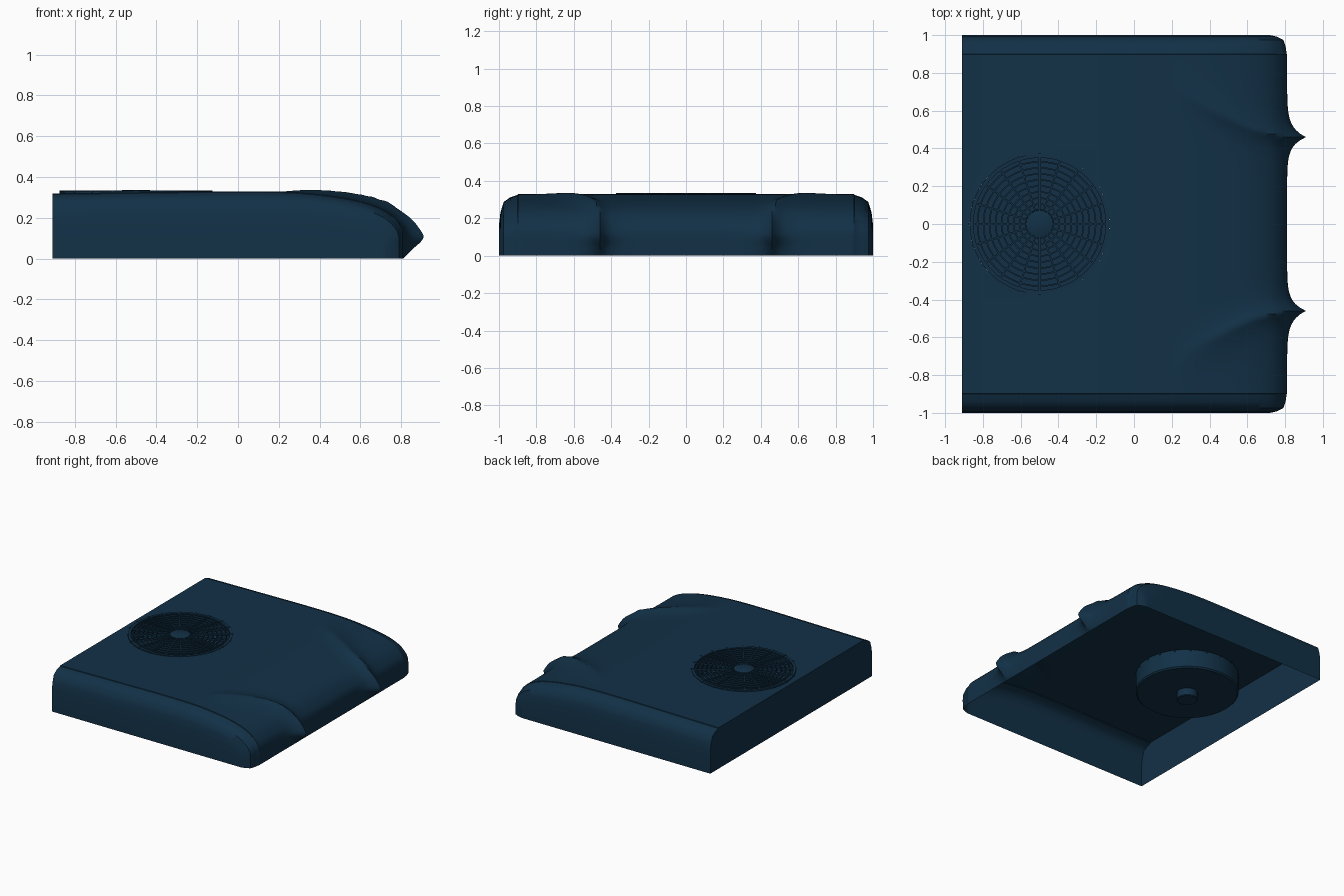
import bpy, bmesh, math

if "Cube" in bpy.data.objects:
    bpy.data.objects.remove(bpy.data.objects["Cube"])

blue = bpy.data.materials.new("dark_blue")
blue.diffuse_color = (0.006, 0.03, 0.062, 1)
blue.use_nodes = True
blue.node_tree.nodes["Principled BSDF"].inputs["Base Color"].default_value = blue.diffuse_color
CX, R = -0.5, 0.37          # fan centre and radius


def finish(name, bm, recalc=True):
    if recalc:
        bmesh.ops.recalc_face_normals(bm, faces=bm.faces[:])
    me = bpy.data.meshes.new(name)
    bm.to_mesh(me)
    bm.free()
    ob = bpy.data.objects.new(name, me)
    bpy.context.collection.objects.link(ob)
    me.materials.append(blue)
    bpy.ops.object.select_all(action='DESELECT')
    ob.select_set(True)
    bpy.context.view_layer.objects.active = ob
    bpy.ops.object.shade_smooth_by_angle(angle=math.radians(40))
    return ob


def lathe(bm, pts, closed=False, n=64):
    """Spin an (r, z) profile around the fan axis."""
    rings = []
    for r, z in pts:
        if r == 0:
            rings.append([bm.verts.new((CX, 0, z))] * n)
        else:
            rings.append([bm.verts.new((CX + r * math.cos(2 * math.pi * i / n),
                                        r * math.sin(2 * math.pi * i / n), z)) for i in range(n)])
    pairs = list(zip(rings, rings[1:]))
    if closed:
        pairs.append((rings[-1], rings[0]))
    for a, b in pairs:
        for i in range(n):
            j = (i + 1) % n
            quad = list(dict.fromkeys([a[i], a[j], b[j], b[i]]))
            bm.faces.new(quad)


# Lengthwise profile of the shell: x, z, ridge height, ridge y
front = [(-0.11, .33, 0, .75), (0.1, .33, 0, .75), (0.2, .328, 0, .75), (0.3, .323, .012, .67),
         (0.4, .314, .022, .61), (0.5, .301, .028, .56), (0.6, .281, .034, .51),
         (0.68, .255, .041, .485), (0.74, .223, .048, .47), (0.785, .178, .058, .462),
         (0.805, .14, .077, .46), (0.81, .1, .1, .46), (0.81, .05, .05, .46), (0.81, 0, 0, .46)]


def catmull(p0, p1, p2, p3, t):
    return tuple(0.5 * (2 * b + (c - a) * t + (2 * a - 5 * b + 4 * c - d) * t * t
                        + (3 * b - a - 3 * c + d) * t ** 3) for a, b, c, d in zip(p0, p1, p2, p3))


prof = [(-.91, 0, 0, .75), (-.91, .32, 0, .75)]
prof += [(-.89 + .0975 * i, .32 + .00125 * i, 0, .75) for i in range(8)]
for i in range(len(front) - 1):
    p = [front[max(0, min(len(front) - 1, i + k))] for k in (-1, 0, 1, 2)]
    prof += [catmull(*p, s / 4) for s in range(4)]
prof.append(front[-1])

# Crosswise section: y, height factor, plan rounding of the front corner
half = [(.03 * i, 1, 0) for i in range(13)]
half += [(.39 + .0175 * i, 1, 0) for i in range(30)]
half += [(.9, .985, .002), (.94, .945, .008), (.975, .87, .02), (.992, .7, .055), (1, .5, .09), (1, 0, .09)]
section = [(-y, h, c) for y, h, c in reversed(half[1:])] + half

# Shell with two curved ridges ending in points
bm = bmesh.new()
rows = []
for i, (x, z, d, yc) in enumerate(prof):
    a, b = prof[max(0, i - 1)], prof[min(len(prof) - 1, i + 1)]
    tx, tz = b[0] - a[0], b[1] - a[1]
    ln = math.hypot(tx, tz) or 1
    nx, nz = -tz / ln, tx / ln
    f = max(0, min(1, (x - .2) / .6))
    corner = max(0, min(1, (x - .5) / .31))
    row = []
    for y, h, c in section:
        dy = abs(y) - yc
        w = (.14 - .09 * f) if dy > 0 else (.07 - .025 * f)
        k = max(0, d) * math.exp(-(abs(dy) / w) ** (1.5 - .5 * f))
        if abs(y) > .9:
            k = 0
        row.append(bm.verts.new((x + nx * k - c * corner, y, max(0, (z + nz * k) * h))))
    rows.append(row)
for a, b in zip(rows, rows[1:]):
    for j in range(len(section) - 1):
        bm.faces.new((a[j], b[j], b[j + 1], a[j + 1]))

# Round fan opening in the top
inside = [fc for fc in bm.faces if abs(fc.calc_center_median().x - CX) < .389
          and abs(fc.calc_center_median().y) < .389 and fc.calc_center_median().z > .3]
edges = {e for fc in inside for e in fc.edges}
rim = [e for e in edges if sum(l in inside for l in e.link_faces) == 1]
bmesh.ops.delete(bm, geom=inside, context='FACES')
rim = [e for e in rim if e.is_valid]
new = bmesh.ops.extrude_edge_only(bm, edges=rim)['geom']
for v in new:
    if isinstance(v, bmesh.types.BMVert):
        ang = math.atan2(v.co.y, v.co.x - CX)
        v.co.x, v.co.y = CX + R * math.cos(ang), R * math.sin(ang)
        v.co.z = .325 + .0125 * (v.co.x - CX)
bmesh.ops.remove_doubles(bm, verts=bm.verts[:], dist=1e-5)
finish("shell", bm)

# Fan well under the opening, with motor hub below
bm = bmesh.new()
lathe(bm, [(R, .332), (R, .19), (R - .01, .18), (.075, .18), (.075, .125), (.07, .12), (0, .12)])
finish("fan_well", bm)

# Grille: outer rim and concentric rings
bm = bmesh.new()
for r in [.36] + [.105 + .032 * i for i in range(8)]:
    w = .01 if r == .36 else .004
    lathe(bm, [(r - w, .318), (r + w, .318), (r + w, .332), (r - w, .332)], closed=True)
finish("grille_rings", bm)

# Grille spokes
bm = bmesh.new()
N = 20
for i in range(N):
    a = 2 * math.pi * i / N
    c, s = math.cos(a), math.sin(a)
    geo = bmesh.ops.create_cube(bm, size=1)['verts']
    for v in geo:
        r, t, z = .22 + v.co.x * .31, v.co.y * .009, .325 + v.co.z * .018
        v.co = (CX + r * c - t * s, r * s + t * c, z)
finish("grille_spokes", bm)

# Grille centre cap
bm = bmesh.new()
lathe(bm, [(0, .315), (.072, .315), (.072, .333), (.066, .336), (0, .336)], n=32)
finish("grille_cap", bm)
